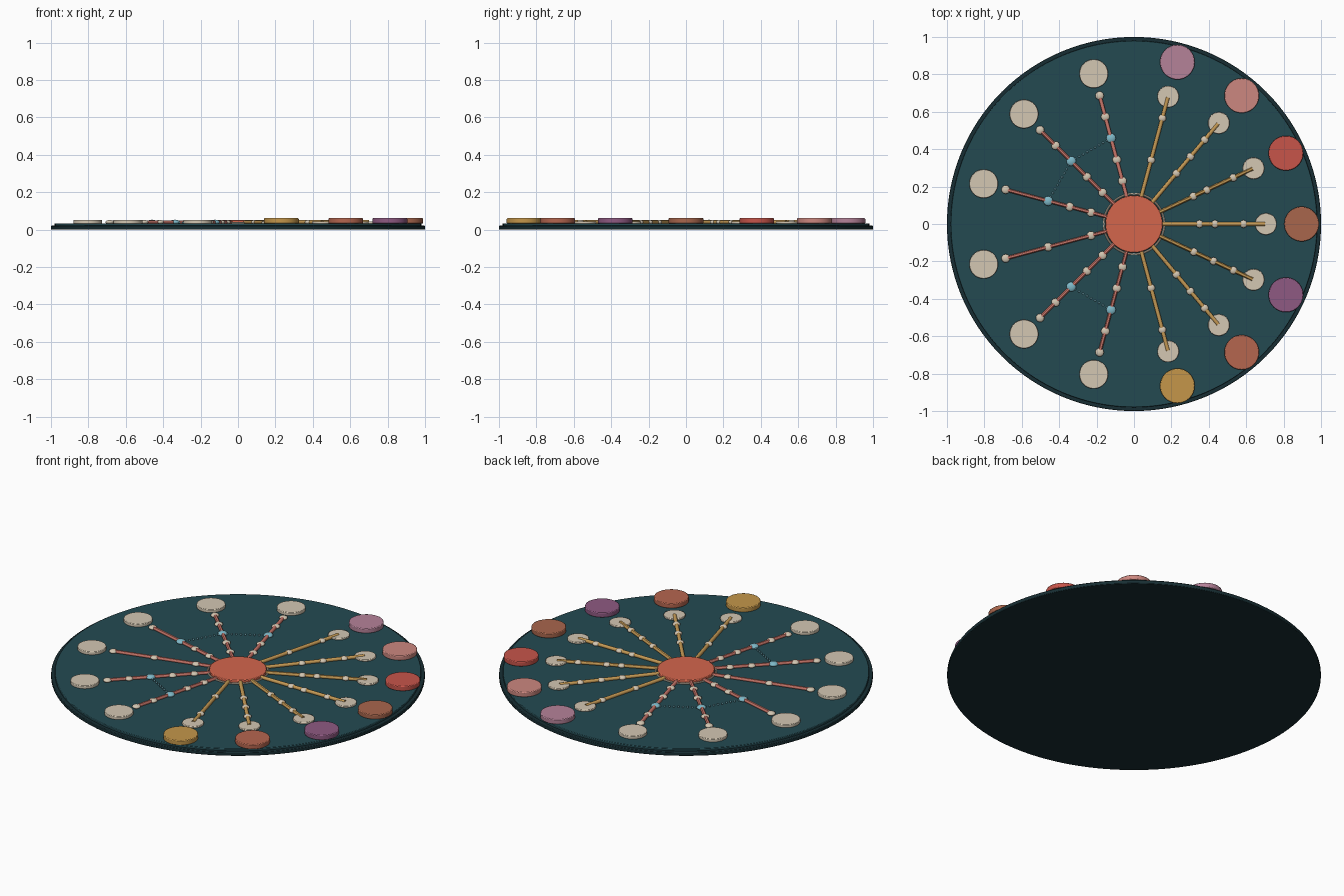
import bpy
from math import cos, sin, radians
from mathutils import Vector

if "Cube" in bpy.data.objects:
    bpy.data.objects.remove(bpy.data.objects["Cube"])


def material(name, rgb):
    # picture colours converted to linear values
    m = bpy.data.materials.new(name)
    m.diffuse_color = [((c + 0.055) / 1.055) ** 2.4 for c in rgb] + [1]
    m.use_nodes = True
    m.node_tree.nodes["Principled BSDF"].inputs["Base Color"].default_value = m.diffuse_color
    return m


EDGE = material("dark_edge", (0.09, 0.18, 0.20))
TEAL = material("teal", (0.14, 0.29, 0.32))
CREAM = material("cream", (0.83, 0.78, 0.70))
CORAL = material("coral", (0.83, 0.40, 0.30))
ROSE = material("rose", (0.80, 0.47, 0.42))
GOLD = material("gold", (0.77, 0.60, 0.33))
BLUE = material("blue", (0.50, 0.73, 0.79))


def finish(name, mat):
    o = bpy.context.object
    o.name = name
    o.data.materials.append(mat)
    bpy.ops.object.shade_smooth_by_angle()
    return o


def polar(r, deg, z=0.0):
    return Vector((r * cos(radians(deg)), r * sin(radians(deg)), z))


def disc(name, mat, loc, radius, z0, z1, bevel=0.0, sides=48):
    bpy.ops.mesh.primitive_cylinder_add(vertices=sides, radius=radius, depth=z1 - z0,
                                        location=(loc[0], loc[1], (z0 + z1) / 2))
    o = finish(name, mat)
    if bevel:
        b = o.modifiers.new("soft_edge", "BEVEL")
        b.width, b.segments = bevel, 2
    return o


def rod(name, mat, deg, r0, r1, radius, z):
    bpy.ops.mesh.primitive_cylinder_add(vertices=12, radius=radius, depth=r1 - r0,
                                        location=polar((r0 + r1) / 2, deg, z),
                                        rotation=(0, radians(90), radians(deg)))
    finish(name, mat)


def bead(name, mat, loc, radius, flat=0.5):
    bpy.ops.mesh.primitive_uv_sphere_add(segments=16, ring_count=8, radius=radius, location=loc)
    o = finish(name, mat)
    o.scale.z = flat


# round base plate in two layers
disc("base_plate", EDGE, (0, 0), 1.0, 0.0, 0.021, 0.003, 128)
disc("top_plate", TEAL, (0, 0), 0.98, 0.018, 0.034, 0.003, 128)

# centre hub with thin ring
disc("hub", CORAL, (0, 0), 0.153, 0.03, 0.052, 0.004, 64)
bpy.ops.mesh.primitive_torus_add(major_radius=0.162, minor_radius=0.005, major_segments=64,
                                 minor_segments=8, location=(0, 0, 0.037))
finish("hub_ring", CREAM)

# right half: gold spokes, small pads and large coloured discs
right = [
    (75, (0.71, 0.51, 0.60), (0.354, 0.586)),
    (50, (0.80, 0.53, 0.50), (0.353, 0.47, 0.587)),
    (25, (0.78, 0.33, 0.29), (0.35, 0.43, 0.586)),
    (0, (0.66, 0.40, 0.30), (0.35, 0.433, 0.586)),
    (-25, (0.56, 0.35, 0.51), (0.353, 0.469, 0.587)),
    (-50, (0.71, 0.40, 0.31), (0.353, 0.469, 0.587)),
    (-75, (0.77, 0.59, 0.29), (0.354, 0.586)),
]
for i, (a, colour, beads) in enumerate(right):
    rod(f"gold_spoke_{i}", GOLD, a, 0.14, 0.70, 0.0105, 0.040)
    disc(f"small_pad_{i}", CREAM, polar(0.705, a), 0.058, 0.032, 0.044, 0.003)
    disc(f"large_disc_{i}", material(f"disc_colour_{i}", colour), polar(0.896, a),
         0.093, 0.032, 0.061, 0.004)
    for r in beads:
        bead(f"gold_spoke_bead_{i}", CREAM, polar(r, a, 0.040), 0.021, 0.6)

# left half: rose spokes, beads and cream pads
BLUE_R = 0.475
for i, a in enumerate((105, 135, 165, 195, 225, 255)):
    rod(f"rose_spoke_{i}", ROSE, a, 0.14, 0.71, 0.010, 0.040)
    disc(f"cream_pad_{i}", CREAM, polar(0.832, a), 0.077, 0.032, 0.052, 0.003)
    radii = [0.238, 0.356, BLUE_R, 0.593, 0.71]
    if a == 165:
        radii.remove(0.593)
    if a == 195:
        radii = [0.238, BLUE_R, 0.71]
    for r in radii:
        linked = r == BLUE_R and a != 195
        bead(f"rose_spoke_bead_{i}", BLUE if linked else CREAM, polar(r, a, 0.040),
             0.026 if linked else 0.023)

# dotted links between the blue beads
for a, b in ((105, 135), (135, 165), (225, 255)):
    p, q = polar(BLUE_R, a, 0.038), polar(BLUE_R, b, 0.038)
    for k in range(1, 10):
        bead("link_dot", BLUE, p.lerp(q, k / 10), 0.0055, 1.0)
